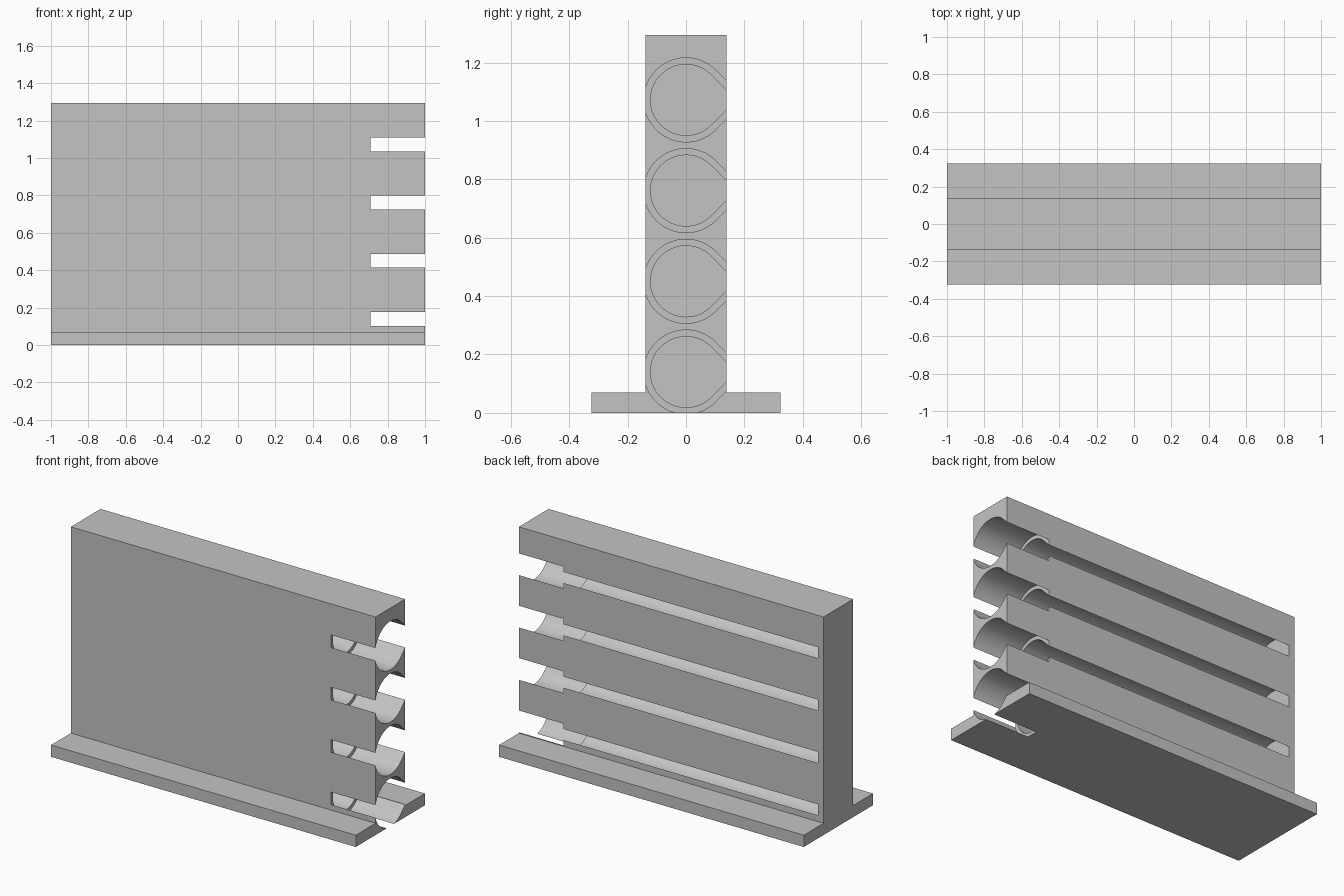
import bpy, bmesh, math

if "Cube" in bpy.data.objects:
    bpy.data.objects.remove(bpy.data.objects["Cube"], do_unlink=True)

grey = bpy.data.materials.new("plain grey")
grey.use_nodes = True
colour = (0.55, 0.55, 0.55, 1)
grey.diffuse_color = colour
grey.node_tree.nodes["Principled BSDF"].inputs["Base Color"].default_value = colour

WALL, FOOT, FOOT_TOP, TOP = 0.139, 0.324, 0.07, 1.294


def prism(name, profile, x0, x1):
    """Extrude a closed (y, z) profile along x."""
    bm = bmesh.new()
    face = bm.faces.new([bm.verts.new((x0, y, z)) for y, z in profile])
    made = bmesh.ops.extrude_face_region(bm, geom=[face])["geom"]
    bmesh.ops.translate(bm, vec=(x1 - x0, 0, 0),
                        verts=[v for v in made if isinstance(v, bmesh.types.BMVert)])
    bmesh.ops.recalc_face_normals(bm, faces=bm.faces)
    mesh = bpy.data.meshes.new(name)
    bm.to_mesh(mesh)
    bm.free()
    mesh.materials.append(grey)
    obj = bpy.data.objects.new(name, mesh)
    bpy.context.collection.objects.link(obj)
    return obj


def teardrop(radius, z):
    """Circle whose 45 degree tangents meet in a point towards the back."""
    steps = 60
    angles = [math.radians(45 + 270 * i / steps) for i in range(steps + 1)]
    arc = [(radius * math.cos(a), z + radius * math.sin(a)) for a in angles]
    return arc + [(radius * math.sqrt(2), z)]


# Upright wall with a wide foot, as one T-shaped profile
half = [(FOOT, 0), (FOOT, FOOT_TOP), (WALL, FOOT_TOP), (WALL, TOP)]
rack = prism("dispenser_rack", half + [(-y, z) for y, z in reversed(half)], -1, 1)

# Four long bores, each with a wider mouth at the open end
cutters = []
for i in range(4):
    z = 0.14 + 0.3107 * i
    cutters.append(prism("bore_cutter", teardrop(0.1215, z), -0.963, 1.1))
    cutters.append(prism("mouth_cutter", teardrop(0.144, z), 0.708, 1.05))

bpy.context.view_layer.objects.active = rack
rack.select_set(True)
for cutter in cutters:
    cutter.hide_render = True
    cut = rack.modifiers.new("cut", "BOOLEAN")
    cut.operation, cut.solver, cut.object = "DIFFERENCE", "EXACT", cutter
    bpy.ops.object.modifier_apply(modifier=cut.name)
for cutter in cutters:
    bpy.data.objects.remove(cutter, do_unlink=True)

bpy.ops.object.shade_smooth_by_angle(angle=math.radians(30))
